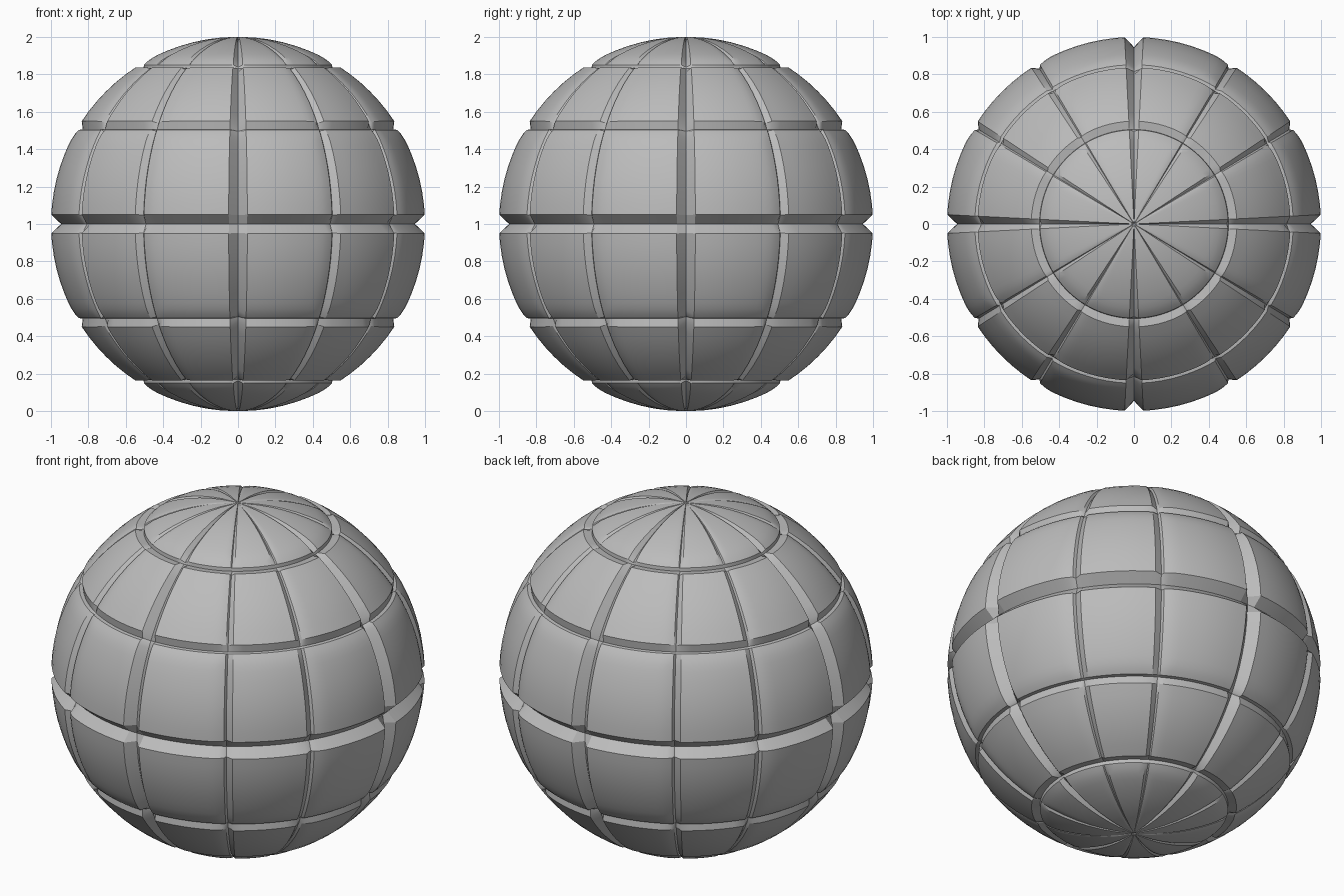
import bpy
import bmesh
from math import sin, cos, radians, pi

cube = bpy.data.objects.get("Cube")
if cube:
    bpy.data.objects.remove(cube)

# Surface profile over one half quadrant: angle in degrees, depth below the sphere
PROFILE = [(0, .055), (2.87, 0), (6, 0), (10, 0), (14, 0), (18, 0), (22, 0), (25, 0),
           (27, .001), (29, .005), (30.6, .012), (31.3, .028), (33.3, 0),
           (37, 0), (41, 0), (45, 0)]

# Mirror the profile about 45 degrees to fill a quadrant
QUADRANT = PROFILE + [(90 - a, d) for a, d in reversed(PROFILE[:-1])]


def grey_material():
    mat = bpy.data.materials.new("plain grey")
    mat.use_nodes = True
    colour = (.5, .5, .5, 1)
    mat.diffuse_color = colour
    mat.node_tree.nodes["Principled BSDF"].inputs["Base Color"].default_value = colour
    return mat


# Panel columns all the way round, and panel rows from bottom to top
columns = [(radians(a + 90 * q), d) for q in range(4) for a, d in QUADRANT[:-1]]
upper = QUADRANT[:-2] + [(89.3, 0)]
rows = [(radians(-a), d) for a, d in reversed(upper[1:])] + [(radians(a), d) for a, d in upper]

bm = bmesh.new()
grid = []
for lat, row_depth in rows:
    ring = []
    for az, column_depth in columns:
        r = 1 - max(row_depth, column_depth * max(cos(lat), .25))
        ring.append(bm.verts.new((r * cos(lat) * cos(az), r * cos(lat) * sin(az), 1 + r * sin(lat))))
    grid.append(ring)

n = len(columns)
for low, high in zip(grid, grid[1:]):
    for i in range(n):
        j = (i + 1) % n
        bm.faces.new((low[i], low[j], high[j], high[i]))

# Close the two poles
for ring, z in ((grid[0], .012), (grid[-1], 1.988)):
    pole = bm.verts.new((0, 0, z))
    for i in range(n):
        bm.faces.new((ring[i], ring[(i + 1) % n], pole))
bmesh.ops.recalc_face_normals(bm, faces=bm.faces)

mesh = bpy.data.meshes.new("panelled_ball")
bm.to_mesh(mesh)
bm.free()
mesh.materials.append(grey_material())
ball = bpy.data.objects.new("panelled_ball", mesh)
bpy.context.collection.objects.link(ball)
bpy.ops.object.select_all(action="DESELECT")
ball.select_set(True)
bpy.context.view_layer.objects.active = ball
bpy.ops.object.shade_smooth_by_angle(angle=pi / 6)
